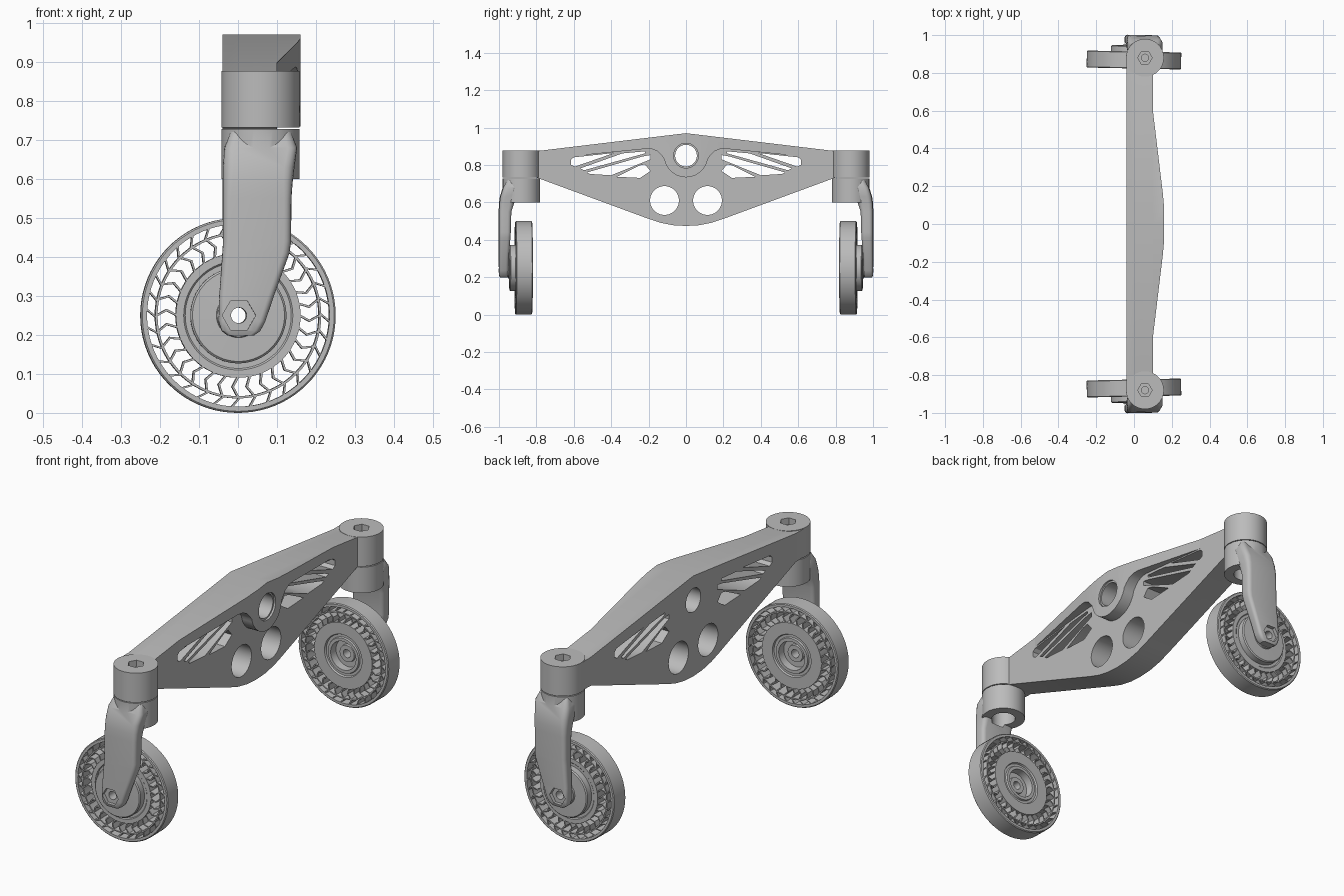
import bpy, bmesh
from math import sin, cos, pi, radians
from mathutils import Matrix, Vector

cube = bpy.data.objects.get("Cube")
if cube:
    bpy.data.objects.remove(cube, do_unlink=True)

grey = bpy.data.materials.new("plain_grey")
grey.use_nodes = True
grey.diffuse_color = (0.5, 0.5, 0.5, 1)
grey.node_tree.nodes["Principled BSDF"].inputs["Base Color"].default_value = (0.5, 0.5, 0.5, 1)

PIVOT_X, PIVOT_Y, AXLE_Z = 0.058, 0.88, 0.25


def finish(name, bm):
    bmesh.ops.recalc_face_normals(bm, faces=bm.faces[:])
    mesh = bpy.data.meshes.new(name)
    bm.to_mesh(mesh)
    bm.free()
    mesh.materials.append(grey)
    ob = bpy.data.objects.new(name, mesh)
    bpy.context.collection.objects.link(ob)
    return ob


def add_prism(bm, pts, a, b, axis):
    """Extrude a 2D outline from a to b along one axis."""
    place = {"x": lambda p, d: (d, p[0], p[1]),
             "y": lambda p, d: (p[0], d, p[1]),
             "z": lambda p, d: (p[0], p[1], d)}[axis]
    low = [bm.verts.new(place(p, a)) for p in pts]
    high = [bm.verts.new(place(p, b)) for p in pts]
    bm.faces.new(low)
    bm.faces.new(high[::-1])
    bridge(bm, low, high)


def bridge(bm, low, high):
    n = len(low)
    for i in range(n):
        bm.faces.new((low[i], low[(i + 1) % n], high[(i + 1) % n], high[i]))


def prism(name, pts, a, b, axis):
    bm = bmesh.new()
    add_prism(bm, pts, a, b, axis)
    return finish(name, bm)


def circle(cx, cy, r, n=64):
    return [(cx + r * cos(2 * pi * i / n), cy + r * sin(2 * pi * i / n)) for i in range(n)]


def lathe(name, profile, s, n=80):
    """Spin a closed (radius, outward distance) profile around the axle."""
    bm = bmesh.new()
    loops = []
    for i in range(n):
        t = 2 * pi * i / n
        loops.append([bm.verts.new((r * cos(t), s * u, AXLE_Z + r * sin(t))) for r, u in profile])
    for i in range(n):
        bridge(bm, loops[i], loops[(i + 1) % n])
    return finish(name, bm)


def combine(ob, op, other):
    """Apply a boolean and remove the helper."""
    mod = ob.modifiers.new("combine", "BOOLEAN")
    mod.operation, mod.solver, mod.object = op, "EXACT", other
    bpy.ops.object.select_all(action="DESELECT")
    bpy.context.view_layer.objects.active = ob
    ob.select_set(True)
    bpy.ops.object.modifier_apply(modifier=mod.name)
    bpy.data.objects.remove(other, do_unlink=True)


def smooth(ob, angle=30):
    bpy.ops.object.select_all(action="DESELECT")
    bpy.context.view_layer.objects.active = ob
    ob.select_set(True)
    bpy.ops.object.shade_smooth_by_angle(angle=radians(angle))


def mirrored(half):
    """Close a half outline (first and last point on the centre line)."""
    return half + [(-y, z) for y, z in half[-2:0:-1]]


# Beam: tapered plate, then the flared top flange with its U-shaped boss
beam = prism("beam", mirrored([(0, 0.97), (0.8, 0.874), (0.88, 0.874), (0.88, 0.735), (0.8, 0.733),
                               (0.2, 0.512), (0.14, 0.492), (0.07, 0.478), (0, 0.474)]), -0.04, 0.10, "x")
arc = [(0.118 * cos(radians(a)), 0.852 + 0.118 * sin(radians(a))) for a in range(-10, -91, -8)]
arc[-1] = (0, 0.734)
flange = prism("flange", mirrored([(0, 0.97), (0.6, 0.898), (0.6, 0.848), (0.21, 0.887), (0.18, 0.885),
                                   (0.15, 0.872), (0.13, 0.85)] + arc), 0.0, 0.3, "x")
flare = prism("flare", [(-0.1, -0.7), (0.088, -0.7), (0.153, -0.16), (0.16, -0.08), (0.16, 0.08),
                        (0.153, 0.16), (0.088, 0.7), (-0.1, 0.7)], 0.4, 1.2, "z")
combine(flange, "INTERSECT", flare)
combine(beam, "UNION", flange)

# Swivel sleeves at both ends, with hexagon bolt pockets
for s in (-1, 1):
    y = s * PIVOT_Y
    combine(beam, "UNION", prism("sleeve", circle(PIVOT_X, y, 0.1), 0.732, 0.877, "z"))
    combine(beam, "DIFFERENCE", prism("pocket", circle(PIVOT_X, y, 0.038, 6), 0.845, 0.95, "z"))
    combine(beam, "DIFFERENCE", prism("bolt_hole", circle(PIVOT_X, y, 0.019, 24), 0.78, 0.9, "z"))

# Round windows and slanted truss slots through the beam
cuts = bmesh.new()
add_prism(cuts, circle(0, 0.85, 0.058), -0.3, 0.4, "x")
slots = [
    [(0.385, 0.864), (0.6, 0.841), (0.615, 0.828), (0.615, 0.802), (0.595, 0.791)],
    [(0.22, 0.873), (0.34, 0.862), (0.565, 0.782), (0.545, 0.772), (0.22, 0.862)],
    [(0.19, 0.853), (0.23, 0.846), (0.53, 0.76), (0.515, 0.752), (0.40, 0.745), (0.19, 0.83)],
    [(0.22, 0.803), (0.25, 0.797), (0.37, 0.737), (0.245, 0.731), (0.19, 0.768)],
]
for s in (-1, 1):
    add_prism(cuts, circle(s * 0.115, 0.61, 0.077), -0.3, 0.4, "x")
    for slot in slots:
        add_prism(cuts, [(s * y, z) for y, z in slot], -0.3, 0.4, "x")
combine(beam, "DIFFERENCE", finish("window_cutter", cuts))
combine(beam, "DIFFERENCE", prism("counterbore", circle(0, 0.85, 0.066), 0.15, 0.4, "x"))
smooth(beam)


def fork(name, s):
    """Swivel cup with a one-sided arm reaching down to the axle."""
    sections = [(0.72, -0.02, 0.135, 0.90, 0.955), (0.68, -0.036, 0.15, 0.90, 0.978),
                (0.63, -0.04, 0.143, 0.905, 0.994), (0.59, -0.04, 0.138, 0.922, 0.999),
                (0.55, -0.04, 0.135, 0.935, 1.0), (0.44, -0.04, 0.134, 0.938, 1.0),
                (0.41, -0.042, 0.13, 0.94, 1.0), (0.30, -0.05, 0.09, 0.948, 1.0),
                (0.235, -0.052, 0.068, 0.95, 1.0), (0.21, -0.044, 0.055, 0.952, 0.998),
                (0.198, -0.028, 0.038, 0.956, 0.993)]
    bm = bmesh.new()
    loops = []
    for z, x0, x1, u0, u1 in sections:
        r = 0.3 * (u1 - u0)
        loop = []
        for k, (cx, cu) in enumerate([(x1 - r, u1 - r), (x0 + r, u1 - r), (x0 + r, u0 + r), (x1 - r, u0 + r)]):
            for j in range(5):
                t = (k + j / 4) * pi / 2
                loop.append(bm.verts.new((cx + r * cos(t), s * (cu + r * sin(t)), z)))
        loops.append(loop)
    for a, b in zip(loops, loops[1:]):
        bridge(bm, a, b)
    bm.faces.new(loops[0])
    bm.faces.new(loops[-1][::-1])
    arm = finish(name, bm)
    y = s * PIVOT_Y
    combine(arm, "UNION", prism("cup", circle(PIVOT_X, y, 0.1), 0.6, 0.728, "z"))
    combine(arm, "DIFFERENCE", prism("bore", circle(PIVOT_X, y, 0.055, 48), 0.585, 0.70, "z"))
    combine(arm, "DIFFERENCE", prism("nut_pocket", circle(0, AXLE_Z, 0.043, 6), s * 0.982, s * 1.1, "y"))
    combine(arm, "DIFFERENCE", prism("axle_hole", circle(0, AXLE_Z, 0.02, 32), s * 0.9, s * 1.1, "y"))
    return arm


def wheel(name, s):
    """Airless wheel: rim, thin web ring, chevron spokes and stepped hub."""
    inner, outer = 0.822, 0.912

    def band(part, r0, r1):
        return lathe(name + part, [(r0, inner), (r1, inner), (r1, outer), (r0, outer)], s)

    rim = lathe(name + "_rim", [(0.234, inner), (0.246, inner), (0.25, inner + 0.004),
                                (0.25, outer - 0.004), (0.246, outer), (0.234, outer)], s)
    web = band("_web", 0.207, 0.213)
    hub = lathe(name + "_hub", [(0.02, 0.952), (0.055, 0.952), (0.057, 0.945), (0.118, 0.943), (0.123, 0.938),
                                (0.123, 0.908), (0.136, 0.908), (0.14, outer), (0.16, outer), (0.16, inner),
                                (0.104, inner), (0.1, 0.83), (0.088, 0.83), (0.085, inner), (0.07, inner),
                                (0.068, 0.86), (0.042, 0.86), (0.04, 0.85), (0.02, 0.85)], s)
    bm = bmesh.new()
    count, width = 32, 0.006
    chevron = [(0.157, 0), (0.184, -0.075), (0.209, 0)]
    slant = [(0.211, 0.02), (0.236, -0.07)]
    for i in range(count):
        for path in (chevron, slant):
            edge = [(r, a - width / r / 2) for r, a in path] + [(r, a + width / r / 2) for r, a in reversed(path)]
            pts = [(r * cos(a + 2 * pi * i / count), AXLE_Z + r * sin(a + 2 * pi * i / count)) for r, a in edge]
            add_prism(bm, pts, s * (inner + 0.002), s * (outer - 0.002), "y")
    return [rim, web, hub, finish(name + "_spokes", bm)]


# Front and rear forks and wheels, each with slight toe about its swivel
for end, s in (("front", -1), ("rear", 1)):
    parts = [fork(end + "_fork", s)] + wheel(end + "_wheel", s)
    pivot = Matrix.Translation(Vector((PIVOT_X, s * PIVOT_Y, 0)))
    toe = pivot @ Matrix.Rotation(radians(-1.2 * s), 4, "Z") @ pivot.inverted()
    for part in parts:
        part.data.transform(toe)
        smooth(part)
